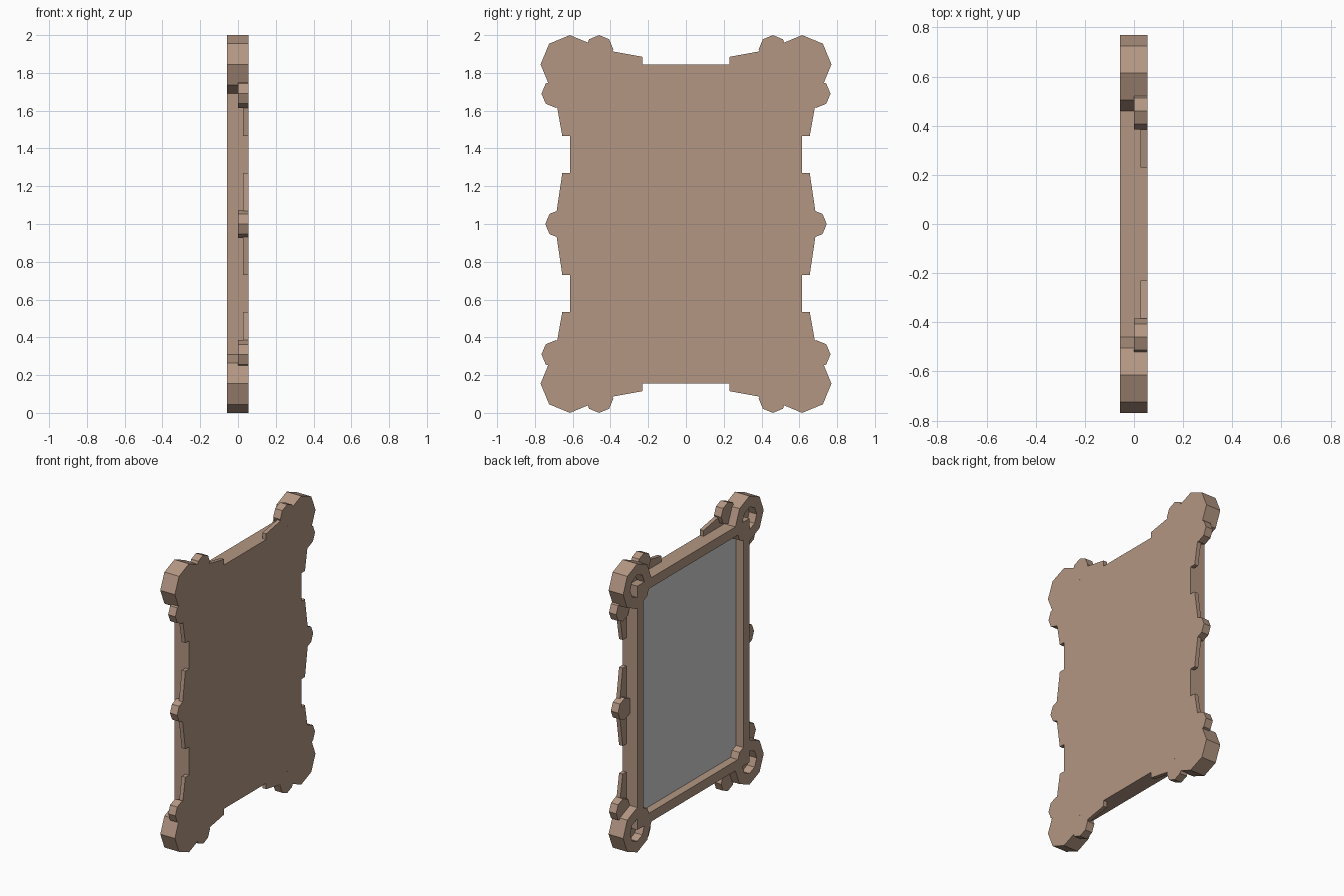
import bpy, bmesh, math

FRONT, MID, STEP, BACK = -0.057, 0.0, 0.027, 0.055   # depth levels along x
W, H, RIM = 0.615, 0.845, 0.067                      # half width, half height, rim width

cube = bpy.data.objects.get("Cube")
if cube:
    bpy.data.objects.remove(cube)


def material(name, rgb):
    m = bpy.data.materials.new(name)
    m.use_nodes = True
    m.diffuse_color = (*rgb, 1)
    m.node_tree.nodes["Principled BSDF"].inputs["Base Color"].default_value = (*rgb, 1)
    return m


wood = material("brown wood", (0.45, 0.305, 0.225))
grey = material("grey panel", (0.63, 0.63, 0.63))


def octagon(cy, cz, r):
    return [(cy + r * math.cos(k * math.pi / 4), cz + r * math.sin(k * math.pi / 4)) for k in range(8)]


def rect(w, h):
    return [(-w, -h), (w, -h), (w, h), (-w, h)]


def finish(bm, name, mat):
    bmesh.ops.recalc_face_normals(bm, faces=bm.faces)
    me = bpy.data.meshes.new(name)
    bm.to_mesh(me)
    bm.free()
    me.materials.append(mat)
    ob = bpy.data.objects.new(name, me)
    ob.location.z = 1
    bpy.context.collection.objects.link(ob)


def prism(name, pts, x0, x1, mat=wood):
    bm = bmesh.new()
    face = bm.faces.new([bm.verts.new((x0, y, z)) for y, z in pts])
    out = bmesh.ops.extrude_face_region(bm, geom=[face], use_keep_orig=True)
    moved = [v for v in out["geom"] if isinstance(v, bmesh.types.BMVert)]
    bmesh.ops.translate(bm, verts=moved, vec=(x1 - x0, 0, 0))
    finish(bm, name, mat)


def recessed(name, outer, inner, floor):
    """Solid prism with a pocket sunk into its front side."""
    bm = bmesh.new()
    loops = [[bm.verts.new((x, y, z)) for y, z in pts] for pts, x in
             ((outer, BACK), (outer, FRONT), (inner, FRONT), (inner, floor))]
    n = len(outer)
    for a, b in zip(loops, loops[1:]):
        for i in range(n):
            j = (i + 1) % n
            bm.faces.new((a[i], a[j], b[j], b[i]))
    bm.faces.new(loops[0])
    bm.faces.new(loops[-1])
    finish(bm, name, wood)


# Main frame with its recessed panel
recessed("frame", rect(W, H), rect(W - RIM, H - RIM), MID + 0.005)
prism("panel", rect(W - RIM, H - RIM), MID, MID + 0.005, grey)

for sy, side in ((1, "left"), (-1, "right")):
    # Side ornament at mid height
    prism(f"{side}_middle_boss", octagon(sy * 0.67, 0, 0.075), MID, BACK)
    for sz, end in ((1, "top"), (-1, "bottom")):
        tag = f"{end}_{side}"

        def flip(pts):
            return [(sy * y, sz * z) for y, z in pts]

        # Corner ring and the two small bosses beside it
        recessed(f"{tag}_corner", octagon(sy * W, sz * H, 0.155), octagon(sy * W, sz * H, 0.078), MID)
        prism(f"{tag}_side_boss", octagon(sy * 0.69, sz * 0.69, 0.075), MID, BACK)
        prism(f"{tag}_end_boss", octagon(sy * 0.46, sz * 0.925, 0.075), MID, BACK)
        # Thin tapering leaves between the bosses
        prism(f"{tag}_side_leaf", flip([(0.6, 0.465), (0.655, 0.465), (0.695, 0.69), (0.6, 0.69)]), STEP, BACK)
        prism(f"{tag}_middle_leaf", flip([(0.6, 0.27), (0.655, 0.27), (0.695, 0), (0.6, 0)]), STEP, BACK)
        prism(f"{tag}_end_leaf", flip([(0.23, 0.83), (0.23, 0.885), (0.46, 0.927), (0.46, 0.83)]), STEP, BACK)
